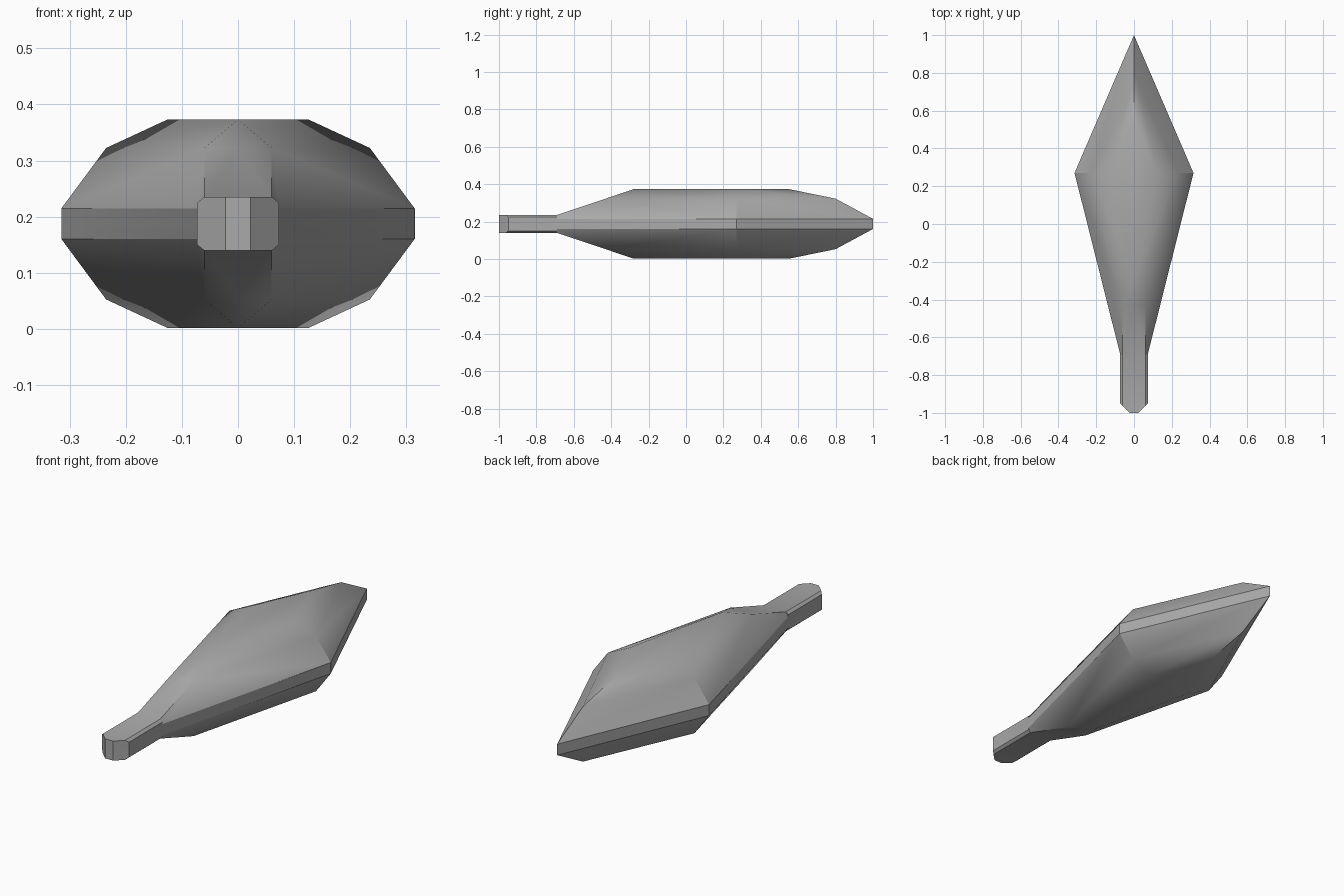
import bpy
import bmesh
import math

cube = bpy.data.objects.get("Cube")
if cube:
    bpy.data.objects.remove(cube)

MID_Z = 0.1875

# One quarter of the float: heights are measured from the mid plane
points = {
    # belt
    "tip0": (0, 1, 0), "wide0": (.315, .27, 0), "neck0": (.073, -.69, 0),
    "tip1": (0, 1, .027), "wide1": (.315, .27, .027), "neck1": (.073, -.69, .027),
    # shoulder and crown rings
    "tip2": (0, .8, .135), "wide2": (.235, .27, .135), "neck2": (.06, -.43, .135),
    "tip3": (0, .55, .186), "wide3": (.125, .27, .186), "neck3": (0, -.28, .186),
    # ramp running down to the handle
    "ramp_mid": (0, -.43, .135), "neck_mid": (0, -.69, .048),
    "neck_top": (.06, -.69, .048), "neck_side": (.073, -.69, .037),
    # handle end
    "end0": (.073, -.95, 0), "end_side": (.073, -.95, .037),
    "end_top": (.06, -.963, .048), "nose_top": (.022, -1, .048),
    "nose_mid": (0, -1, .048), "nose0": (.022, -1, 0), "nose_mid0": (0, -1, 0),
}
faces = [
    # belt
    "tip0 wide0 wide1 tip1", "wide0 neck0 neck1 wide1",
    # shoulder
    "tip1 wide1 wide2 tip2", "wide1 neck1 neck2 wide2",
    "neck1 neck_top neck2", "neck1 neck_side neck_top",
    # crown
    "tip2 wide2 wide3 tip3", "wide2 neck2 neck3 wide3", "tip3 wide3 neck3",
    # ramp
    "neck2 ramp_mid neck3", "neck_top neck_mid ramp_mid neck2",
    # handle
    "neck_mid neck_top end_top nose_top nose_mid",
    "neck_top neck_side end_side end_top",
    "neck_side neck1 neck0 end0 end_side",
    "end_side end0 nose0 nose_top end_top",
    "nose_top nose0 nose_mid0 nose_mid",
]

# Mirror the quarter across both planes and weld it into a closed body
bm = bmesh.new()
for sx in (1, -1):
    for sz in (1, -1):
        verts = {n: bm.verts.new((sx * x, y, MID_Z + sz * h))
                 for n, (x, y, h) in points.items()}
        for names in faces:
            bm.faces.new([verts[n] for n in names.split()])
bmesh.ops.remove_doubles(bm, verts=bm.verts[:], dist=0.0005)
bmesh.ops.recalc_face_normals(bm, faces=bm.faces[:])
mesh = bpy.data.meshes.new("body_with_handle")
bm.to_mesh(mesh)
bm.free()

body = bpy.data.objects.new("body_with_handle", mesh)
bpy.context.collection.objects.link(body)

# Plain grey surface
grey = bpy.data.materials.new("light_grey")
grey.use_nodes = True
colour = (0.4, 0.4, 0.4, 1)
grey.diffuse_color = colour
grey.node_tree.nodes["Principled BSDF"].inputs["Base Color"].default_value = colour
mesh.materials.append(grey)

# Smooth panels with sharp creases
bpy.ops.object.select_all(action="DESELECT")
body.select_set(True)
bpy.context.view_layer.objects.active = body
bpy.ops.object.shade_smooth_by_angle(angle=math.radians(30))
